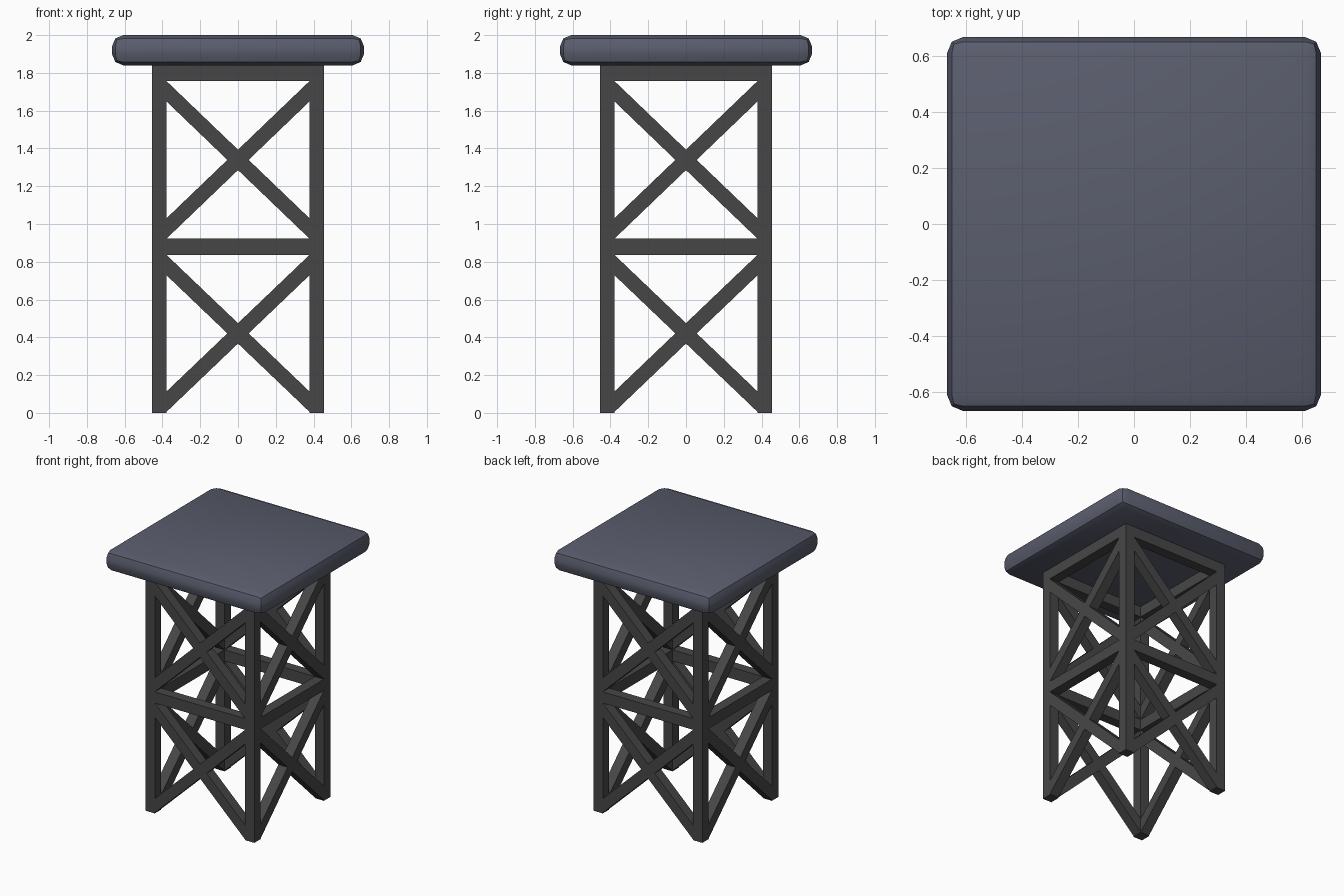
import bpy, bmesh, math
from mathutils import Matrix, Vector

if "Cube" in bpy.data.objects:
    bpy.data.objects.remove(bpy.data.objects["Cube"])

OUT, IN = 0.456, 0.379        # outer and inner faces of the frame
T = OUT - IN                  # beam thickness
MID = (OUT + IN) / 2
FRAME_TOP = 1.845


def material(name, rgb):
    m = bpy.data.materials.new(name)
    m.diffuse_color = (*rgb, 1)
    m.use_nodes = True
    m.node_tree.nodes["Principled BSDF"].inputs["Base Color"].default_value = m.diffuse_color
    return m


slate = material("slate seat", (0.102, 0.109, 0.153))
charcoal = material("charcoal frame", (0.062, 0.062, 0.062))


def add(name, bm, mat):
    bmesh.ops.recalc_face_normals(bm, faces=bm.faces)
    mesh = bpy.data.meshes.new(name)
    bm.to_mesh(mesh)
    bm.free()
    mesh.materials.append(mat)
    ob = bpy.data.objects.new(name, mesh)
    bpy.context.collection.objects.link(ob)
    return ob


def box(name, lo, hi, mat, turn=0.0):
    lo, hi = Vector(lo), Vector(hi)
    bm = bmesh.new()
    bmesh.ops.create_cube(bm, size=1)
    bmesh.ops.scale(bm, vec=hi - lo, verts=bm.verts)
    bmesh.ops.translate(bm, vec=(lo + hi) / 2, verts=bm.verts)
    bm.transform(Matrix.Rotation(turn, 4, 'Z'))
    return add(name, bm, mat)


def cross_brace(name, z0, z1, turn):
    """X-shaped outline between two legs, extruded to beam thickness."""
    t = 0.108                              # vertical thickness of each arm
    m = (z0 + z1) / 2
    c = t * IN / (z1 - z0 - t)             # half width of the crossing
    outline = [(-IN, z0), (0, m - t / 2), (IN, z0), (IN, z0 + t), (c, m),
               (IN, z1 - t), (IN, z1), (0, m + t / 2), (-IN, z1),
               (-IN, z1 - t), (-c, m), (-IN, z0 + t)]
    bm = bmesh.new()
    face = bm.faces.new([bm.verts.new((x, -OUT, z)) for x, z in outline])
    ext = bmesh.ops.extrude_face_region(bm, geom=[face], use_keep_orig=True)
    verts = [v for v in ext["geom"] if isinstance(v, bmesh.types.BMVert)]
    bmesh.ops.translate(bm, vec=(0, T, 0), verts=verts)
    bm.transform(Matrix.Rotation(turn, 4, 'Z'))
    return add(name, bm, charcoal)


# Frame: one leg, two rails and two cross braces per side
for i, side in enumerate(("front", "right", "back", "left")):
    a = i * math.pi / 2
    box(side + "_leg", (-OUT, -OUT, 0), (-IN, -IN, FRAME_TOP), charcoal, a)
    box(side + "_top_rail", (-IN, -OUT, 1.757), (IN, -IN, FRAME_TOP), charcoal, a)
    box(side + "_middle_rail", (-IN, -OUT, 0.837), (IN, -IN, 0.922), charcoal, a)
    cross_brace(side + "_lower_brace", 0.005, 0.837, a)
    cross_brace(side + "_upper_brace", 0.922, 1.757, a)

# Seat: rounded slab
seat = box("seat", (-0.667, -0.667, 1.84), (0.667, 0.667, 2.0), slate)
bevel = seat.modifiers.new("rounded edges", 'BEVEL')
bevel.width = 0.06
bevel.segments = 2
bpy.context.view_layer.objects.active = seat
seat.select_set(True)
bpy.ops.object.modifier_apply(modifier=bevel.name)
bpy.ops.object.shade_smooth_by_angle(angle=math.radians(30))
